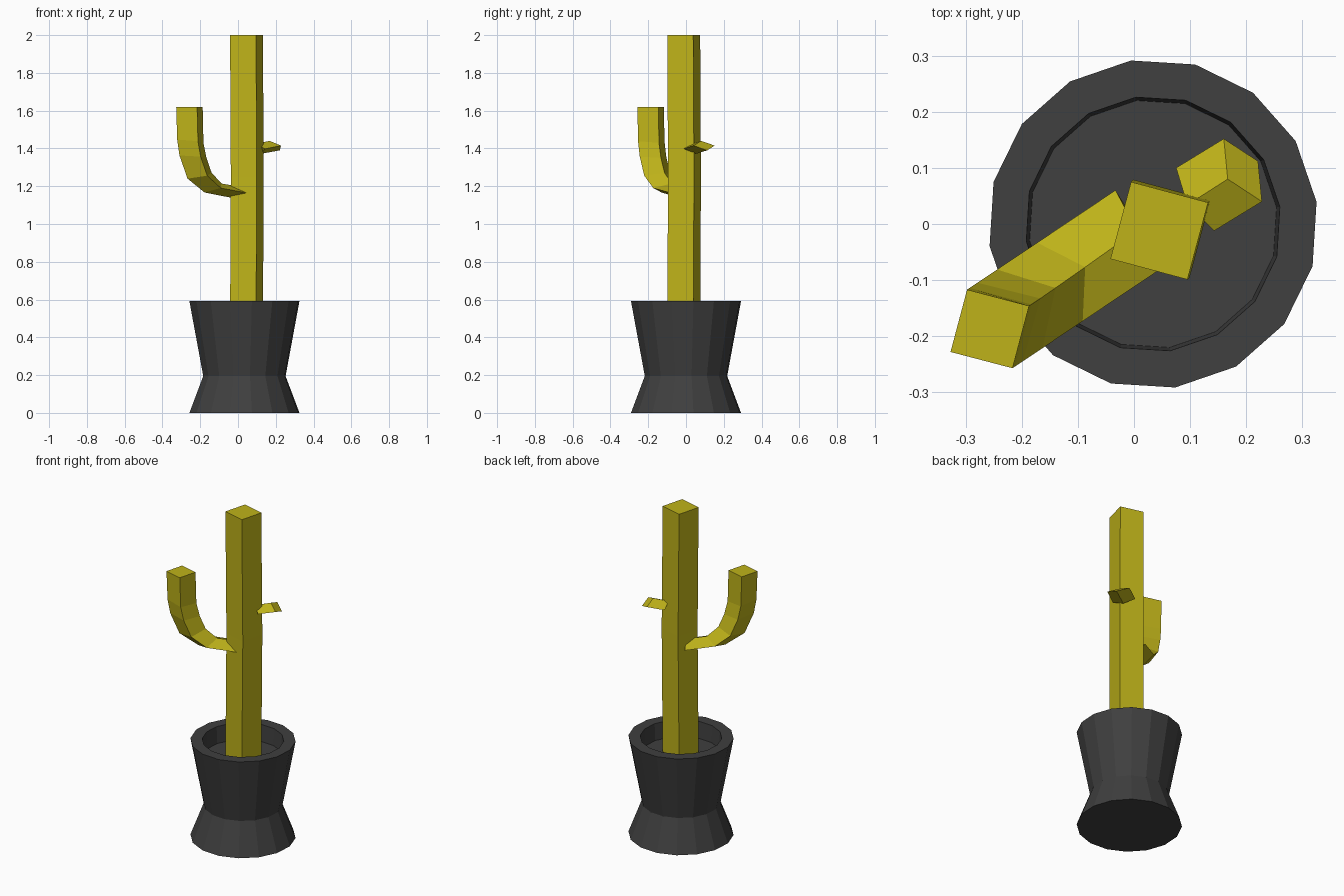
import bpy, math
from mathutils import Vector

if "Cube" in bpy.data.objects:
    bpy.data.objects.remove(bpy.data.objects["Cube"])


def material(name, rgb):
    m = bpy.data.materials.new(name)
    m.diffuse_color = (*rgb, 1)
    m.use_nodes = True
    m.node_tree.nodes["Principled BSDF"].inputs["Base Color"].default_value = m.diffuse_color
    return m


def loft(name, rings, mat):
    """Skin consecutive rings of equal length and cap both ends."""
    n = len(rings[0])
    verts = [v for ring in rings for v in ring]
    faces = [(a * n + i, a * n + (i + 1) % n, (a + 1) * n + (i + 1) % n, (a + 1) * n + i)
             for a in range(len(rings) - 1) for i in range(n)]
    faces.append(tuple(reversed(range(n))))
    faces.append(tuple(range(len(verts) - n, len(verts))))
    mesh = bpy.data.meshes.new(name)
    mesh.from_pydata(verts, [], faces)
    mesh.materials.append(mat)
    ob = bpy.data.objects.new(name, mesh)
    bpy.context.collection.objects.link(ob)
    bpy.context.view_layer.objects.active = ob
    bpy.ops.object.mode_set(mode='EDIT')
    bpy.ops.mesh.select_all(action='SELECT')
    bpy.ops.mesh.normals_make_consistent(inside=False)
    bpy.ops.object.mode_set(mode='OBJECT')
    return ob


def polygon(cx, cy, r, z, sides, phase):
    return [Vector((cx + r * math.cos(phase + math.tau * i / sides),
                    cy + r * math.sin(phase + math.tau * i / sides), z))
            for i in range(sides)]


dark = material("pot_dark", (0.05, 0.05, 0.05))
yellow = material("plant_yellow", (0.52, 0.45, 0.01))

# Waisted pot with a recessed floor inside the rim
profile = [(0.294, 0), (0.22, 0.195), (0.294, 0.592), (0.228, 0.592), (0.222, 0.49)]
loft("pot", [polygon(0.034, 0, r, z, 16, math.radians(7.7)) for r, z in profile], dark)

# Square trunk, leaning very slightly at mid height
trunk = [(0.045, -0.012, 0.49), (0.049, -0.008, 1.25), (0.045, -0.012, 2.0)]
loft("trunk", [polygon(x, y, 0.1005, z, 4, math.radians(30)) for x, y, z in trunk], yellow)

# Long bent arm: outer x, z and inner x, z of each diamond section
sections = [(-0.327, 1.62, -0.187, 1.62), (-0.322, 1.447, -0.183, 1.43),
            (-0.31, 1.363, -0.167, 1.35), (-0.267, 1.24, -0.14, 1.272),
            (-0.177, 1.167, -0.087, 1.214), (0.01, 1.13, 0.005, 1.198)]
side = Vector((0.0405, -0.07, 0))
rings = []
for xo, zo, xi, zi in sections:
    xc = (xo + xi) / 2
    yc = -0.187 + (xc + 0.257) * 0.67
    mid = Vector((xc, yc, (zo + zi) / 2))
    half = Vector(((xi - xo) / 2, (xi - xo) / 2 * 0.586, (zi - zo) / 2))
    rings.append([mid - half, mid + side, mid + half, mid - side])
loft("bent_arm", rings, yellow)

# Short stub arm: centre and half diagonal of each diamond section
side = Vector((0.034, -0.056, 0))
rings = []
for mid, half in [((0.109, 0.044, 1.398), (-0.014, -0.01, 0.026)),
                  ((0.194, 0.096, 1.415), (-0.027, -0.016, 0.025))]:
    mid, half = Vector(mid), Vector(half)
    rings.append([mid - half, mid + side, mid + half, mid - side])
loft("stub_arm", rings, yellow)
